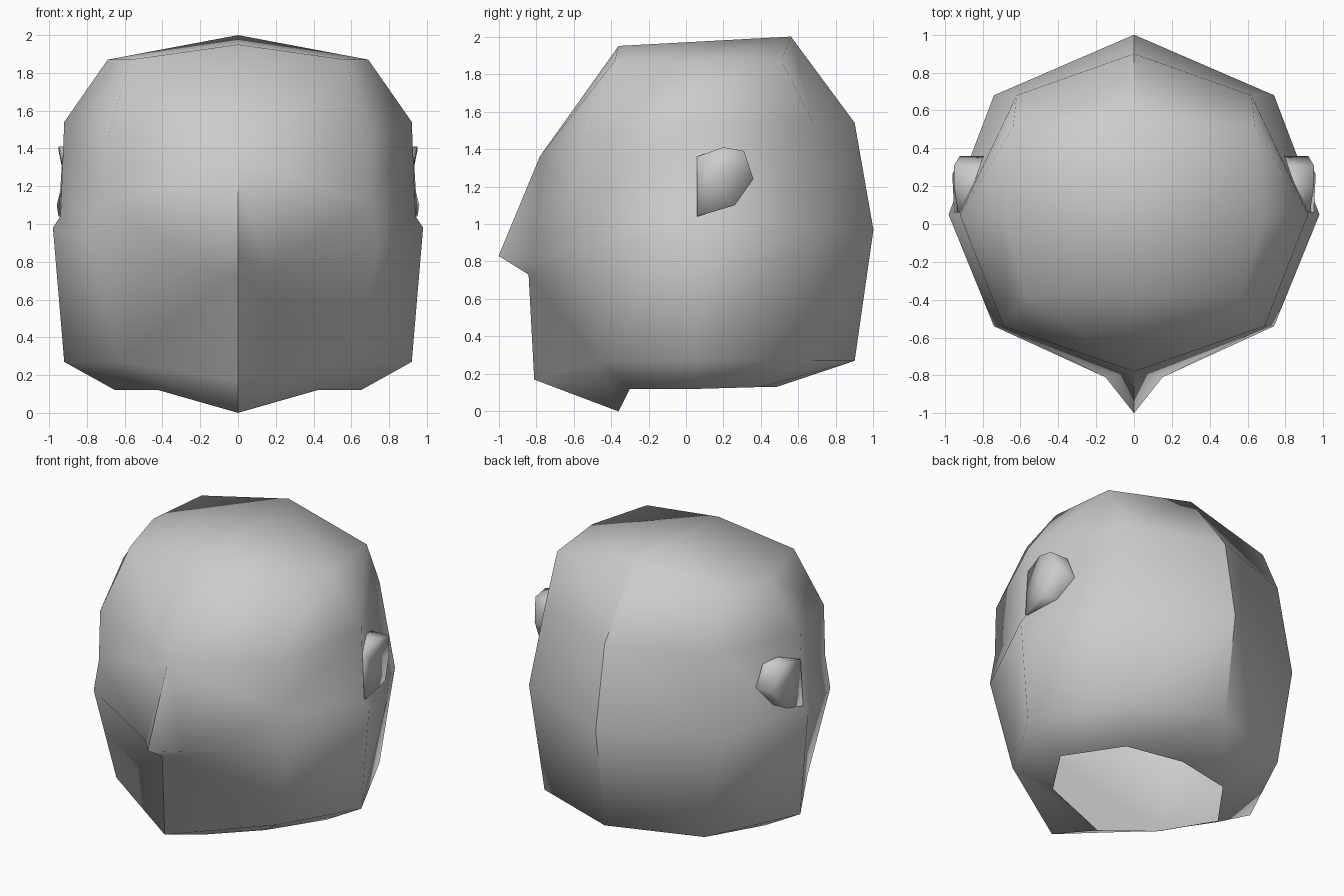
import bpy
import bmesh
import math
from mathutils import Vector

default_cube = bpy.data.objects.get("Cube")
if default_cube:
    bpy.data.objects.remove(default_cube, do_unlink=True)


def make_material(name, colour):
    material = bpy.data.materials.new(name)
    material.use_nodes = True
    material.diffuse_color = colour
    shader = material.node_tree.nodes["Principled BSDF"]
    shader.inputs["Base Color"].default_value = colour
    shader.inputs["Roughness"].default_value = 0.8
    return material


plain_grey = make_material("plain grey", (0.6, 0.6, 0.6, 1))


def add_column(bm, points):
    """Add one vertical line of points, ordered from top to bottom."""
    return [bm.verts.new(point) for point in points]


def stitch(bm, first, second, moves):
    """Join two columns with triangles; each letter says which column steps down."""
    i = j = 0
    for move in moves:
        if move == "A":
            bm.faces.new((first[i], second[j], first[i + 1]))
            i += 1
        else:
            bm.faces.new((first[i], second[j], second[j + 1]))
            j += 1


def mirror_and_finish(bm, name, crease_angle):
    """Mirror the half, keep only strong creases on the centre line sharp."""
    bmesh.ops.recalc_face_normals(bm, faces=bm.faces)
    everything = bm.verts[:] + bm.edges[:] + bm.faces[:]
    bmesh.ops.mirror(bm, geom=everything, axis="X", merge_dist=0.001)
    bmesh.ops.recalc_face_normals(bm, faces=bm.faces)
    for face in bm.faces:
        face.smooth = True
    for edge in bm.edges:
        on_centre = all(abs(vert.co.x) < 0.001 for vert in edge.verts)
        if on_centre and edge.is_manifold:
            edge.smooth = edge.calc_face_angle() < crease_angle
    mesh = bpy.data.meshes.new(name)
    bm.to_mesh(mesh)
    bm.free()
    mesh.materials.append(plain_grey)
    part = bpy.data.objects.new(name, mesh)
    bpy.context.collection.objects.link(part)
    return part


# Head: five columns from the face centre round to the back centre
bm = bmesh.new()
brow, wing, nose_base = (0, -.78, 1.36), (.15, -.81, .79), (0, -.84, .73)
face_centre = add_column(bm, [(0, -.36, 1.95), brow, wing, nose_base,
                              (0, -.81, .17), (0, -.36, 0)])
face_corner = add_column(bm, [(.57, -.38, 1.87), (.69, -.54, 1.45), (.7, -.54, 1.1),
                              (.74, -.54, .88), (.62, -.46, .27), (.42, -.3, .12)])
side_outline = [(.69, 1.87), (.92, 1.54), (.94, 1.04), (.98, .98), (.92, .27), (.65, .12)]
side = add_column(bm, [(x, .05, z) for x, z in side_outline])
back_corner = add_column(bm, [(.64, .51, 1.87), (.62, .68, 1.54), (.74, .68, .97),
                              (.62, .68, .27), (.4, .4, .13)])
back_outline = [(.56, 2), (.9, 1.54), (1, .97), (.9, .27), (.48, .13)]
back_centre = add_column(bm, [(0, y, z) for y, z in back_outline])

stitch(bm, face_centre, face_corner, "ABBABABAAB")
stitch(bm, face_corner, side, "AB" * 5)
stitch(bm, side, back_corner, "AB" + "ABA" + "AB" * 2)
stitch(bm, back_corner, back_centre, "AB" * 4)

# Nose: a tip standing out from the face centre
nose_tip = bm.verts.new((0, -1, .83))
for upper, lower in zip(face_centre[1:3], face_centre[2:4]):
    bm.faces.new((upper, lower, nose_tip))

# Crown: three triangles close the top of each half
crown_front, crown_back = face_centre[0], back_centre[0]
bm.faces.new((crown_front, side[0], face_corner[0]))
bm.faces.new((crown_front, crown_back, side[0]))
bm.faces.new((crown_back, back_corner[0], side[0]))
mirror_and_finish(bm, "head", math.radians(30))

# Ears: a shallow cup whose rim stands out from the head
bm = bmesh.new()
rim_points = [(.93, .06, 1.36), (.95, .2, 1.41), (.95, .31, 1.39),
              (.92, .36, 1.24), (.96, .26, 1.1), (.95, .06, 1.04)]
rim = add_column(bm, rim_points)
base = add_column(bm, [Vector((.92 - .35 * y, y, z)) for x, y, z in rim_points])
cup = bm.verts.new((.92, .16, 1.26))
for k in range(len(rim)):
    after = (k + 1) % len(rim)
    bm.faces.new((rim[k], rim[after], cup))
    bm.faces.new((rim[k], base[k], base[after], rim[after]))
mirror_and_finish(bm, "ears", math.radians(30))
